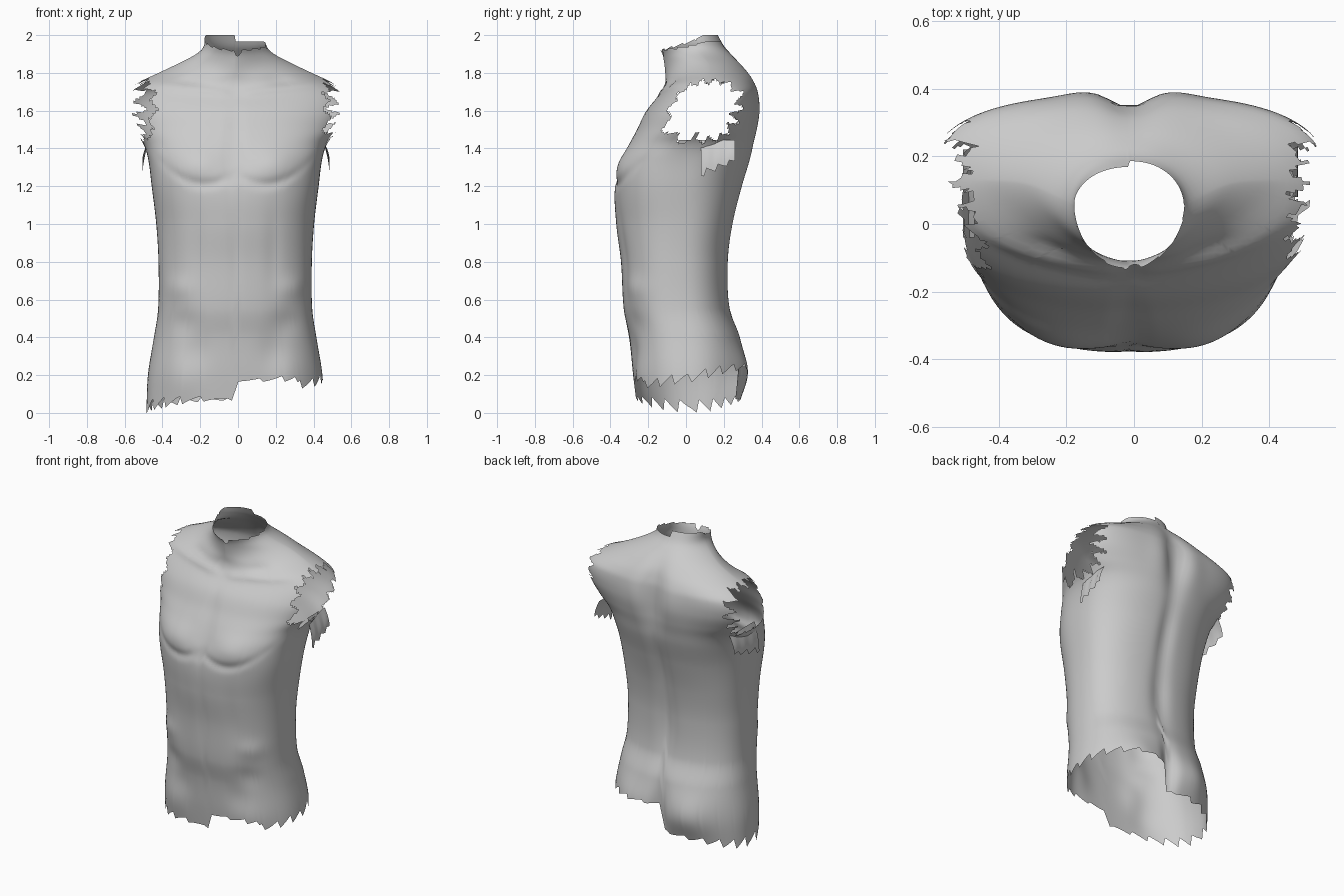
import bpy, bmesh, math, random
from math import sin, cos, pi, exp

if "Cube" in bpy.data.objects:
    bpy.data.objects.remove(bpy.data.objects["Cube"])

random.seed(4)
CX = -0.015           # body midline
COLS, ROWS = 160, 140

# Cross-sections: z, half width, front y, back y, y of widest point, front and back roundness
KEYS = [
    (0.00, 0.470, -0.255, 0.270, 0.02, 2.4, 2.4),
    (0.20, 0.462, -0.28, 0.315, 0.02, 2.4, 2.2),
    (0.40, 0.430, -0.30, 0.287, 0.00, 2.4, 2.3),
    (0.55, 0.408, -0.33, 0.235, -0.03, 2.4, 2.4),
    (0.80, 0.406, -0.345, 0.226, -0.04, 2.4, 2.4),
    (1.00, 0.418, -0.37, 0.250, -0.03, 2.4, 2.4),
    (1.20, 0.442, -0.375, 0.300, -0.02, 2.6, 2.3),
    (1.35, 0.462, -0.325, 0.345, 0.02, 2.9, 2.3),
    (1.43, 0.490, -0.295, 0.362, 0.06, 2.7, 2.25),
    (1.50, 0.545, -0.26, 0.375, 0.09, 2.4, 2.25),
    (1.60, 0.590, -0.21, 0.383, 0.11, 2.2, 2.5),
    (1.70, 0.575, -0.13, 0.375, 0.13, 2.2, 2.7),
    (1.75, 0.510, -0.11, 0.360, 0.13, 1.9, 2.4),
    (1.80, 0.405, -0.11, 0.335, 0.13, 1.5, 2.0),
    (1.85, 0.300, -0.115, 0.295, 0.12, 1.45, 1.9),
    (1.90, 0.205, -0.125, 0.245, 0.08, 1.6, 1.9),
    (1.94, 0.166, -0.145, 0.205, 0.06, 1.75, 2.0),
    (2.01, 0.163, -0.170, 0.165, 0.05, 1.8, 2.0),
]

# Muscle relief: |x|, z, spread x, spread z, y offset
FRONT = [
    (0.00, 1.42, 0.03, 0.17, 0.014),     # breastbone groove
    (0.20, 1.32, 0.14, 0.085, -0.030),   # chest muscle
    (0.00, 0.85, 0.025, 0.25, 0.005),    # belly groove
    (0.20, 0.85, 0.04, 0.22, 0.006),
    (0.31, 0.66, 0.08, 0.06, -0.012),    # flank above hip
    (0.27, 0.48, 0.08, 0.07, 0.012),     # groin furrow
    (0.20, 0.33, 0.07, 0.10, 0.010),
    (0.29, 0.18, 0.10, 0.13, -0.018),    # thigh top
    (0.24, 1.76, 0.08, 0.03, 0.015),     # hollow above collarbone
]
BACK = [
    (0.00, 1.62, 0.07, 0.22, -0.038),    # upper spine
    (0.00, 1.15, 0.05, 0.22, -0.020),
    (0.00, 0.75, 0.06, 0.22, -0.020),
    (0.00, 0.18, 0.05, 0.18, -0.045),    # cleft
    (0.13, 1.62, 0.08, 0.15, 0.010),     # shoulder blade
    (0.22, 0.22, 0.13, 0.13, 0.032),     # buttock
]


def section(z):
    """Smoothly interpolate the cross-section table at height z."""
    i = 0
    while i < len(KEYS) - 2 and KEYS[i + 1][0] < z:
        i += 1
    a, b = KEYS[i], KEYS[i + 1]
    p, n = KEYS[max(i - 1, 0)], KEYS[min(i + 2, len(KEYS) - 1)]
    h = b[0] - a[0]
    u = min(max((z - a[0]) / h, 0), 1)
    out = []
    for k in range(1, 7):
        ma = (b[k] - p[k]) / (b[0] - p[0]) * h
        mb = (n[k] - a[k]) / (n[0] - a[0]) * h
        out.append((2*u**3 - 3*u*u + 1) * a[k] + (u**3 - 2*u*u + u) * ma
                   + (3*u*u - 2*u**3) * b[k] + (u**3 - u*u) * mb)
    return out


def body_point(t, z):
    """Point on the torso at angle t (0 = +x, front = -y) and height z."""
    w, yf, yb, yw, nf, nb = section(z)
    c, s = cos(t), sin(t)
    n = nf if s < 0 else nb
    depth = yw - yf if s < 0 else yb - yw
    x = w * math.copysign(abs(c) ** (2 / n), c)
    y = yw + depth * math.copysign(abs(s) ** (2 / n), s)
    fade = min(1, abs(s) * 1.6)
    for bx, bz, sx, sz, amp in (FRONT if s < 0 else BACK):
        y += fade * amp * exp(-((abs(x) - bx) / sx) ** 2 - ((z - bz) / sz) ** 2)
    if s < 0:                            # collarbone ridge and curved crease below chest
        ridge = exp(-((z - 1.69 - 0.12 * abs(x)) / 0.022) ** 2)
        y -= fade * 0.011 * ridge * (1 - exp(-(x / 0.05) ** 2))
        d = abs(x) - 0.16
        y += fade * 0.011 * exp(-((z - 1.21 - 2.2 * d * d) / 0.028) ** 2 - (d / 0.2) ** 2)
    return x + CX, y, z


def saw(i, period):
    return (i % period) / (period - 1)


def bottom_edge(i, t):
    jag = 0.06 * saw(i, 7) * (0.15 + abs(cos(t)))
    if cos(t) > 0:                       # shorter side
        side = 0.16 + (0.05 if sin(t) < 0 else 0.08) * sin(t)
        return max(side, 0.13 if sin(t) > -0.75 else 0.165) + jag * 0.8
    return 0.065 - 0.065 * max(0, -cos(t)) ** 2 + jag


def top_edge(i, t):
    back = 0.5 * (1 + sin(t))
    lim = 1.965 if cos(t) > 0 else 2.0
    z = 1.925 + (lim - 1.925) * min(1, back * 1.5) - 0.01 * saw(i, 9) * (back < 0.5)
    return z - 0.03 * exp(-((t - 1.53 * pi) / 0.12) ** 2)


def new_object(name, bm):
    me = bpy.data.meshes.new(name)
    bm.to_mesh(me)
    bm.free()
    ob = bpy.data.objects.new(name, me)
    bpy.context.collection.objects.link(ob)
    for p in me.polygons:
        p.use_smooth = True
    return ob


# Torso shell with ragged neck and hem
bm = bmesh.new()
grid = []
for i in range(COLS):
    t = 2 * pi * (i + 0.5) / COLS
    lo, hi = bottom_edge(i, t), top_edge(i, t)
    grid.append([bm.verts.new(body_point(t, lo + (hi - lo) * r / ROWS)) for r in range(ROWS + 1)])
for i in range(COLS):
    a, b = grid[i], grid[(i + 1) % COLS]
    for r in range(ROWS):
        bm.faces.new((a[r], b[r], b[r + 1], a[r + 1]))

# Ragged arm openings: teeth are spread by angle around the shoulder
TEETH = 14
tooth = [random.uniform(0.04, 0.10) for _ in range(TEETH)]
doomed = []
for f in bm.faces:
    c = f.calc_center_median()
    if not 1.43 < c.z < 1.82:
        continue
    turn = (math.atan2(c.z - 1.61, c.y - 0.12) / (2 * pi) + 0.5) * TEETH
    wave = tooth[int(turn) % TEETH] * (1 - abs(2 * (turn % 1) - 1))
    front = c.y < 0.08
    if c.x > 0:
        limit = 0.445 if front else 0.455
    else:
        limit = 0.425 if front else 0.475
    if c.z > 1.72:
        limit = max(limit, 0.455)
    if c.z < 1.5:
        limit = max(limit, 0.455)
    if abs(c.x) > limit + wave:
        doomed.append(f)
bmesh.ops.delete(bm, geom=doomed, context='FACES')
loose = [v for v in bm.verts if not v.link_faces]
bmesh.ops.delete(bm, geom=loose, context='VERTS')
new_object("torso", bm)


# Torn strips hanging below the arm openings
def arm_flap(name, side, y0, y1, length):
    bm = bmesh.new()
    n, m = 12, 6
    rows = []
    for i in range(n + 1):
        u = i / n
        y = y0 + (y1 - y0) * u
        drop = length * (1 - 0.4 * u) * (0.8 + 0.2 * saw(i + 2, 4))
        col = []
        for j in range(m + 1):
            v = j / m
            x = side * (0.46 + 0.035 * sin(v * pi / 2)) + CX * 0.7
            col.append(bm.verts.new((x, y, 1.445 - drop * v)))
        rows.append(col)
    for a, b in zip(rows, rows[1:]):
        for j in range(m):
            bm.faces.new((a[j], a[j + 1], b[j + 1], b[j]))
    bmesh.ops.recalc_face_normals(bm, faces=bm.faces)
    return new_object(name, bm)


arm_flap("arm_flap_right", 1, 0.08, 0.26, 0.20)
arm_flap("arm_flap_left", -1, -0.04, 0.22, 0.20)
